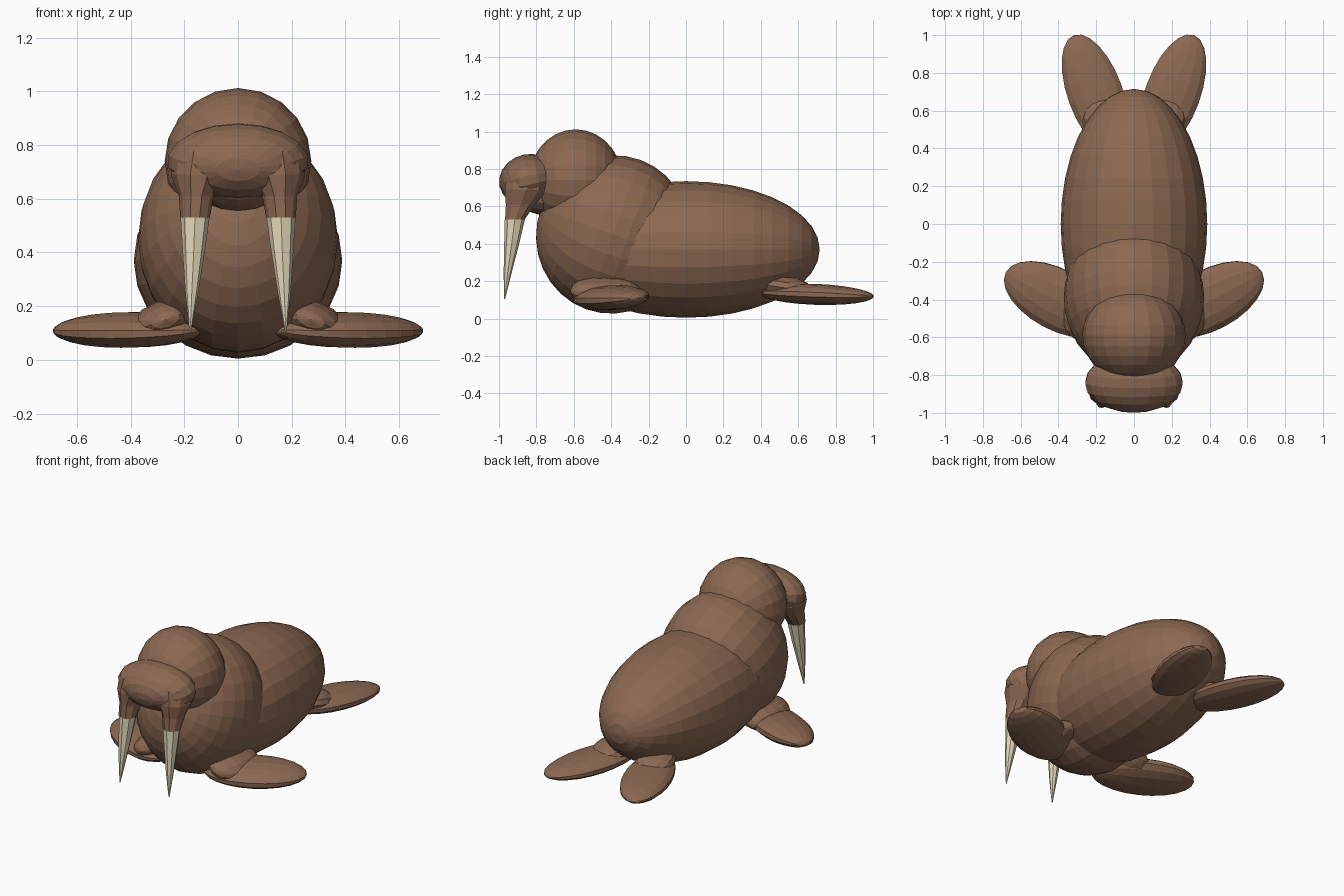
import bpy, bmesh
from math import cos, sin, pi, radians
from mathutils import Matrix, Vector, Euler

default = bpy.data.objects.get("Cube")
if default:
    bpy.data.objects.remove(default, do_unlink=True)


def material(name, colour):
    mat = bpy.data.materials.new(name)
    mat.use_nodes = True
    mat.diffuse_color = (*colour, 1)
    bsdf = next(n for n in mat.node_tree.nodes if n.type == 'BSDF_PRINCIPLED')
    bsdf.inputs["Base Color"].default_value = (*colour, 1)
    return mat


hide = material("brown hide", (0.26, 0.14, 0.085))
ivory = material("ivory", (0.76, 0.68, 0.48))


def add_object(name, bm, mat):
    bmesh.ops.recalc_face_normals(bm, faces=bm.faces)
    mesh = bpy.data.meshes.new(name)
    bm.to_mesh(mesh)
    bm.free()
    mesh.materials.append(mat)
    obj = bpy.data.objects.new(name, mesh)
    bpy.context.collection.objects.link(obj)
    return obj


def ellipsoid(name, centre, radii, rot=(0, 0, 0), segs=20, rings=14):
    """Faceted ellipsoid with its poles on the local y axis."""
    bm = bmesh.new()
    bmesh.ops.create_uvsphere(bm, u_segments=segs, v_segments=rings, radius=1)
    turn = Euler([radians(a) for a in rot]).to_matrix().to_4x4()
    bm.transform(Matrix.Translation(centre) @ turn @ Matrix.Diagonal((*radii, 1))
                 @ Matrix.Rotation(pi / 2, 4, 'X'))
    return add_object(name, bm, hide)


def loft(name, rings, side, mat, sides=8):
    """Skin horizontal oval rings given as (x, y, z, radius x, radius y)."""
    bm = bmesh.new()
    loops = []
    for x, y, z, rx, ry in rings:
        loops.append([bm.verts.new((side * x + rx * cos(2 * pi * i / sides),
                                    y + ry * sin(2 * pi * i / sides), z))
                      for i in range(sides)])
    for a, b in zip(loops, loops[1:]):
        for i in range(sides):
            j = (i + 1) % sides
            bm.faces.new((a[i], a[j], b[j], b[i]))
    bm.faces.new(loops[0])
    bm.faces.new(loops[-1])
    return add_object(name, bm, mat)


# Torso, neck and head
ellipsoid("body", (0, 0, 0.37), (0.388, 0.715, 0.365), segs=24, rings=18)
ellipsoid("chest", (0, -0.39, 0.45), (0.372, 0.41, 0.425), (-20, 0, 0), segs=24, rings=16)
ellipsoid("head", (0, -0.59, 0.74), (0.273, 0.25, 0.272), segs=20, rings=14)
ellipsoid("muzzle", (0, -0.84, 0.74), (0.262, 0.16, 0.14), (12, 0, 0), segs=18, rings=10)
ellipsoid("lower_jaw", (0, -0.73, 0.66), (0.17, 0.18, 0.11), segs=16, rings=10)

for side, label in ((1, "left"), (-1, "right")):
    # Whisker pad running down into the tusk socket
    loft(label + "_tusk_socket",
         [(0.13, -0.84, 0.78, 0.11, 0.12), (0.145, -0.855, 0.69, 0.105, 0.12),
          (0.155, -0.885, 0.61, 0.065, 0.082), (0.16, -0.915, 0.53, 0.055, 0.055)],
         side, hide, sides=10)
    # Tusk
    loft(label + "_tusk",
         [(0.16, -0.915, 0.53, 0.054, 0.054), (0.165, -0.932, 0.4, 0.041, 0.04),
          (0.172, -0.953, 0.25, 0.024, 0.022), (0.178, -0.97, 0.105, 0.003, 0.003)],
         side, ivory)
    # Front flipper with its shoulder
    ellipsoid(label + "_front_flipper", (side * 0.405, -0.4, 0.112),
              (0.165, 0.31, 0.066), (0, side * 6, side * -62), segs=14, rings=12)
    ellipsoid(label + "_shoulder", (side * 0.27, -0.43, 0.15),
              (0.14, 0.19, 0.075), (0, side * 20, 0), segs=12, rings=8)
    # Hind flipper with its ankle
    ellipsoid(label + "_hind_flipper", (side * 0.205, 0.69, 0.13),
              (0.15, 0.33, 0.056), (-2, 0, side * -20), segs=14, rings=12)
    ellipsoid(label + "_ankle", (side * 0.15, 0.53, 0.17),
              (0.12, 0.15, 0.06), (-8, 0, side * -20), segs=12, rings=8)
